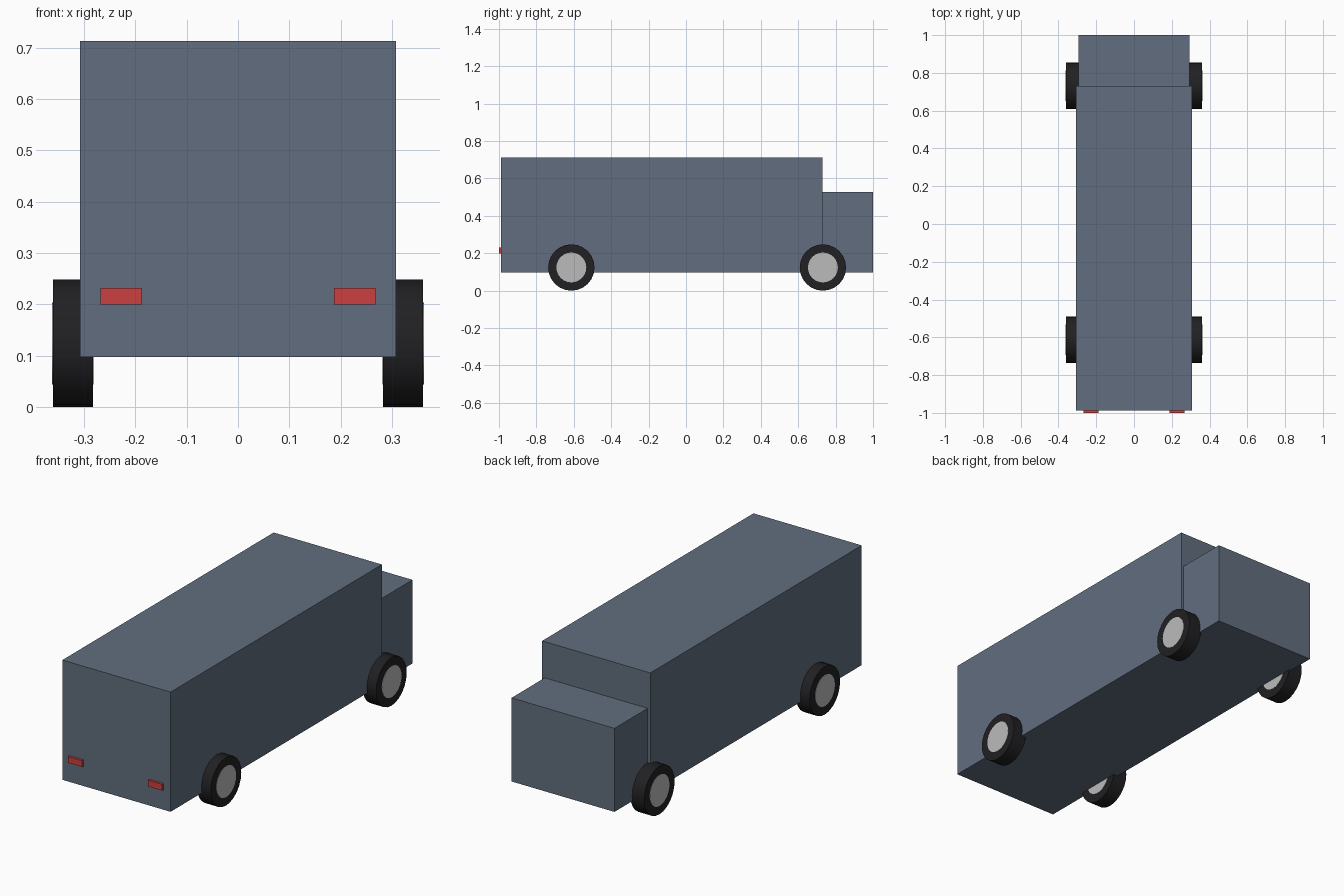
import bpy
import math

if "Cube" in bpy.data.objects:
    bpy.data.objects.remove(bpy.data.objects["Cube"])


def material(name, color):
    m = bpy.data.materials.new(name)
    m.diffuse_color = (*color, 1)
    m.use_nodes = True
    m.node_tree.nodes["Principled BSDF"].inputs["Base Color"].default_value = m.diffuse_color
    return m


paint = material("slate_paint", (0.12, 0.155, 0.21))
rubber = material("black_rubber", (0.015, 0.015, 0.017))
red = material("red_lens", (0.6, 0.05, 0.05))
metal = material("hub_grey", (0.5, 0.5, 0.5))


def box(name, lo, hi, mat):
    bpy.ops.mesh.primitive_cube_add(size=1, location=[(a + b) / 2 for a, b in zip(lo, hi)])
    ob = bpy.context.object
    ob.name = name
    ob.scale = [b - a for a, b in zip(lo, hi)]
    bpy.ops.object.transform_apply(location=False, rotation=False, scale=True)
    ob.data.materials.append(mat)


def disc(name, x, y, z, radius, width, mat):
    bpy.ops.mesh.primitive_cylinder_add(vertices=24, radius=radius, depth=width,
                                        location=(x, y, z), rotation=(0, math.pi / 2, 0))
    ob = bpy.context.object
    ob.name = name
    ob.data.materials.append(mat)
    bpy.ops.object.shade_smooth_by_angle(angle=math.radians(30))


# Tall cargo body and the lower cab joined to its far end
box("cargo_body", (-0.308, -0.988, 0.097), (0.308, 0.73, 0.713), paint)
box("cab", (-0.293, 0.73, 0.097), (0.293, 1.0, 0.527), paint)

for side, s in (("left", -1), ("right", 1)):
    # Tail lights
    xs = sorted((s * 0.187, s * 0.268))
    box(side + "_tail_light", (xs[0], -1.0, 0.2), (xs[1], -0.985, 0.232), red)
    # Wheels: the hub shows slightly proud on both faces of the tyre
    for end, y in (("near", -0.613), ("far", 0.732)):
        disc(f"{side}_{end}_tyre", s * 0.322, y, 0.124, 0.124, 0.078, rubber)
        disc(f"{side}_{end}_hub", s * 0.322, y, 0.124, 0.08, 0.081, metal)
